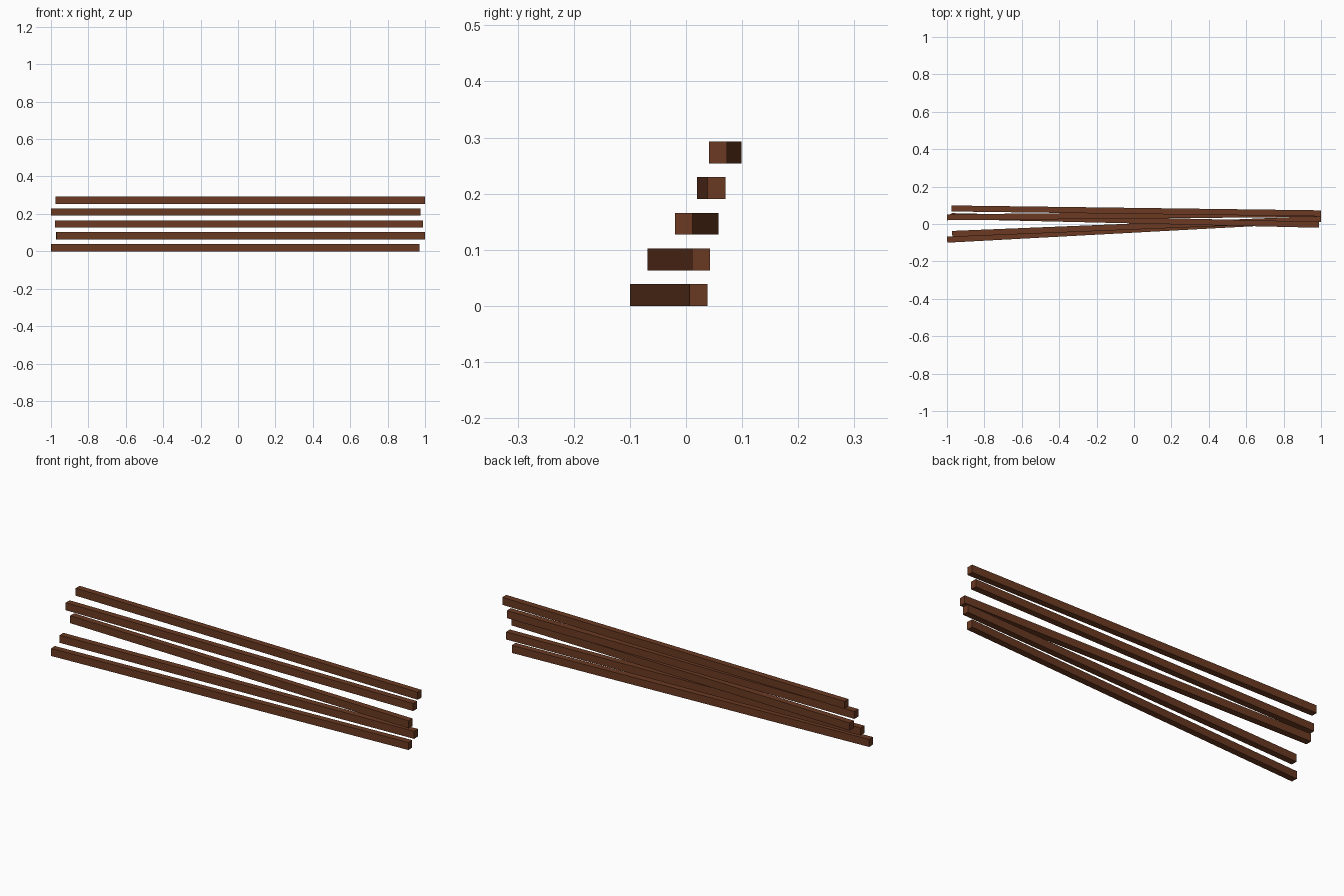
import bpy
import math

cube = bpy.data.objects.get("Cube")
if cube:
    bpy.data.objects.remove(cube, do_unlink=True)

# One brown wood colour for every beam
wood = bpy.data.materials.new("brown_wood")
wood.use_nodes = True
colour = (0.145, 0.042, 0.016, 1)
wood.diffuse_color = colour
bsdf = wood.node_tree.nodes["Principled BSDF"]
bsdf.inputs["Base Color"].default_value = colour
bsdf.inputs["Roughness"].default_value = 0.8

WIDTH, HEIGHT, SPACING = 0.032, 0.039, 0.0635


def beam(name, level, start, end):
    """Square-cut beam between two (x, y) end centres on a given level."""
    dx, dy = end[0] - start[0], end[1] - start[1]
    bpy.ops.mesh.primitive_cube_add(
        size=1,
        location=((start[0] + end[0]) / 2, (start[1] + end[1]) / 2,
                  level * SPACING + HEIGHT / 2),
        rotation=(0, 0, math.atan2(dy, dx)))
    obj = bpy.context.object
    obj.name = name
    obj.scale = (math.hypot(dx, dy), WIDTH, HEIGHT)
    bpy.ops.object.transform_apply(location=False, rotation=False, scale=True)
    obj.data.materials.append(wood)


# Loose stack of slightly fanned beams, bottom to top
ends = [
    ((-0.999, -0.084), (0.97, 0.022)),
    ((-0.972, -0.053), (0.999, 0.027)),
    ((-0.977, 0.042), (0.99, -0.004)),
    ((-0.999, 0.036), (0.975, 0.054)),
    ((-0.975, 0.083), (0.999, 0.057)),
]
for level, (start, end) in enumerate(ends):
    beam(f"beam_{level + 1}", level, start, end)
